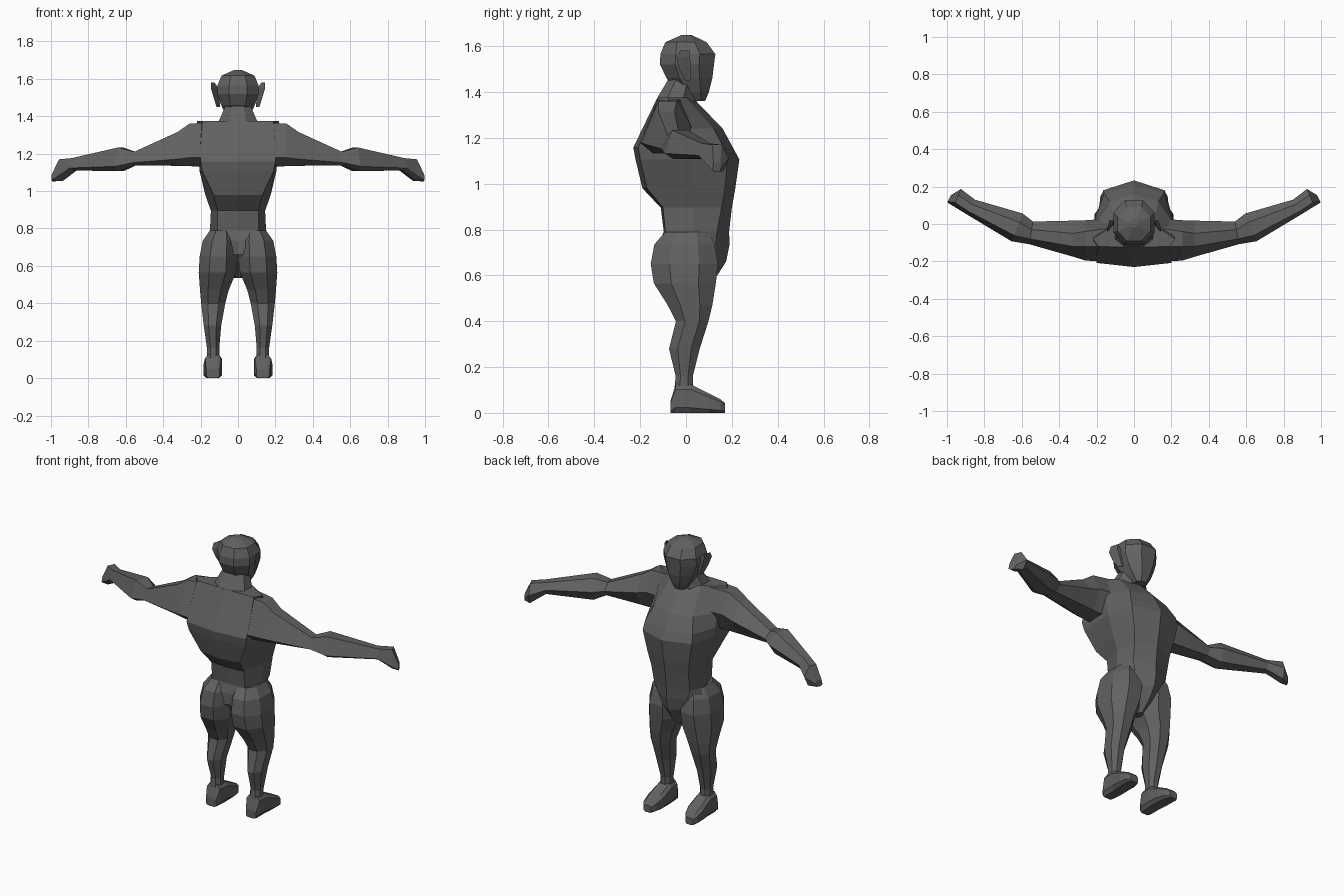
import bpy
import bmesh

grey = bpy.data.materials.new("dark grey")
grey.diffuse_color = (0.12, 0.12, 0.12, 1)


def loft(name, rings, mirror=False):
    """Skin closed rings of equal point count, cap both ends, flat faces."""
    bm = bmesh.new()
    loops = [[bm.verts.new(p) for p in ring] for ring in rings]
    n = len(loops[0])
    for a, b in zip(loops, loops[1:]):
        for i in range(n):
            j = (i + 1) % n
            bm.faces.new((a[i], a[j], b[j], b[i]))
    bm.faces.new(loops[0][::-1])
    bm.faces.new(loops[-1])
    bmesh.ops.recalc_face_normals(bm, faces=bm.faces)
    mesh = bpy.data.meshes.new(name)
    bm.to_mesh(mesh)
    bm.free()
    mesh.materials.append(grey)
    obj = bpy.data.objects.new(name, mesh)
    bpy.context.collection.objects.link(obj)
    if mirror:
        obj.modifiers.new("mirror", 'MIRROR').use_mirror_merge = False
    return obj


def octagon(a0, a1, b0, b1, cut=0.28):
    """Box outline with chamfered corners."""
    ca, cb = (a1 - a0) * cut, (b1 - b0) * cut
    return [(a0 + ca, b0), (a1 - ca, b0), (a1, b0 + cb), (a1, b1 - cb),
            (a1 - ca, b1), (a0 + ca, b1), (a0, b1 - cb), (a0, b0 + cb)]


# torso: z, back centre y, back corner, side, front corner, front centre y
def torso_ring(z, yb, back, side, front, yf):
    half = [back, side, front]
    pts = [(0, yb)] + half + [(0, yf)] + [(-x, y) for x, y in reversed(half)]
    return [(x, y, z) for x, y in pts]


torso = [
    (1.375, -.125, (.19, -.12), (.22, -.08), (.10, .00), .03),
    (1.24, -.19, (.20, -.175), (.21, .00), (.13, .12), .16),
    (1.157, -.23, (.20, -.208), (.21, .02), (.16, .165), .205),
    (1.105, -.22, (.19, -.20), (.205, .025), (.165, .18), .233),
    (.98, -.19, (.13, -.17), (.175, .03), (.14, .17), .215),
    (.895, -.11, (.11, -.10), (.145, .03), (.125, .155), .20),
    (.79, -.097, (.11, -.09), (.15, .03), (.12, .135), .188),
    (.735, -.10, (.11, -.12), (.185, .03), (.10, .13), .19),
    (.66, -.09, (.09, -.13), (.185, .03), (.05, .14), .175),
    (.59, -.03, (.03, -.06), (.10, .03), (.03, .10), .13),
    (.535, .00, (.01, .01), (.03, .03), (.01, .06), .07),
]
loft("torso", [torso_ring(*r) for r in torso])

# neck and head: z, half width, back y, front y
neck = [(1.33, .12, -.14, .04), (1.38, .10, -.122, .035),
        (1.45, .07, -.08, .04), (1.50, .07, -.08, .04)]
head = [(1.36, .035, .025, .083), (1.40, .062, -.03, .10),
        (1.46, .09, -.085, .115), (1.52, .11, -.113, .122),
        (1.565, .11, -.112, .128), (1.617, .088, -.09, .09),
        (1.648, .02, -.02, .025)]
for name, rows in (("neck", neck), ("head", head)):
    loft(name, [[(x, y, z) for x, y in octagon(-w, w, b, f)]
                for z, w, b, f in rows])

# ears: z, inner x, outer x, back y, front y
ears = [(1.45, .095, .115, .00, .02), (1.50, .10, .13, -.03, .02),
        (1.55, .105, .145, -.042, .018), (1.58, .125, .145, -.025, .015)]
loft("ears", [[(x, y, z) for x, y in ((a, f), (b, k), (b - .012, f))]
              for z, a, b, k, f in ears], mirror=True)


# arms: x, slant, back y, front y, bottom z, top z, top ridge y range
def arm_ring(x, slant, y0, y1, z0, z1, t0, t1):
    h, w = z1 - z0, y1 - y0
    pts = [(y0, z0 + .2 * h), (t0, z1), (t1, z1), (y1, z0 + .5 * h),
           (y0 + .75 * w, z0), (y0 + .25 * w, z0)]
    mid = (y0 + y1) / 2
    return [(x - slant * (y - mid) / (w / 2), y, z) for y, z in pts]


arms = [
    (.12, 0, -.205, .03, 1.13, 1.37, -.12, -.02),
    (.26, 0, -.195, .02, 1.133, 1.36, -.12, -.04),
    (.325, 0, -.175, .018, 1.135, 1.315, -.12, -.05),
    (.55, .01, -.108, .013, 1.138, 1.21, -.08, -.03),
    (.625, .03, -.092, .056, 1.107, 1.233, -.06, .01),
    (.875, .025, .055, .13, 1.11, 1.176, .07, .105),
    (.945, .02, .095, .187, 1.055, 1.17, .115, .155),
    (.988, .01, .115, .155, 1.052, 1.09, .12, .15),
]
loft("arms", [arm_ring(*r) for r in arms], mirror=True)

# legs: z, inner x, outer x, back y, front y
legs = [
    (.79, .03, .15, -.09, .10), (.735, .01, .188, -.138, .125),
    (.65, .005, .205, -.154, .14), (.565, .01, .21, -.14, .13),
    (.47, .05, .203, -.08, .115), (.40, .068, .197, -.044, .098),
    (.28, .09, .183, -.074, .06), (.16, .10, .166, -.045, .03),
    (.06, .10, .168, -.055, .03),
]
loft("legs", [[(x, y, z) for x, y in octagon(*r)] for z, *r in legs],
     mirror=True)

# feet: y, inner x, outer x, bottom z, top z
feet = [
    (-.068, .10, .168, 0, .05), (-.045, .09, .177, 0, .125),
    (.02, .085, .178, 0, .125), (.10, .085, .185, 0, .085),
    (.15, .10, .18, 0, .06), (.17, .115, .165, 0, .042),
]
loft("feet", [[(x, y, z) for x, z in octagon(*r, cut=.18)]
              for y, *r in feet], mirror=True)
